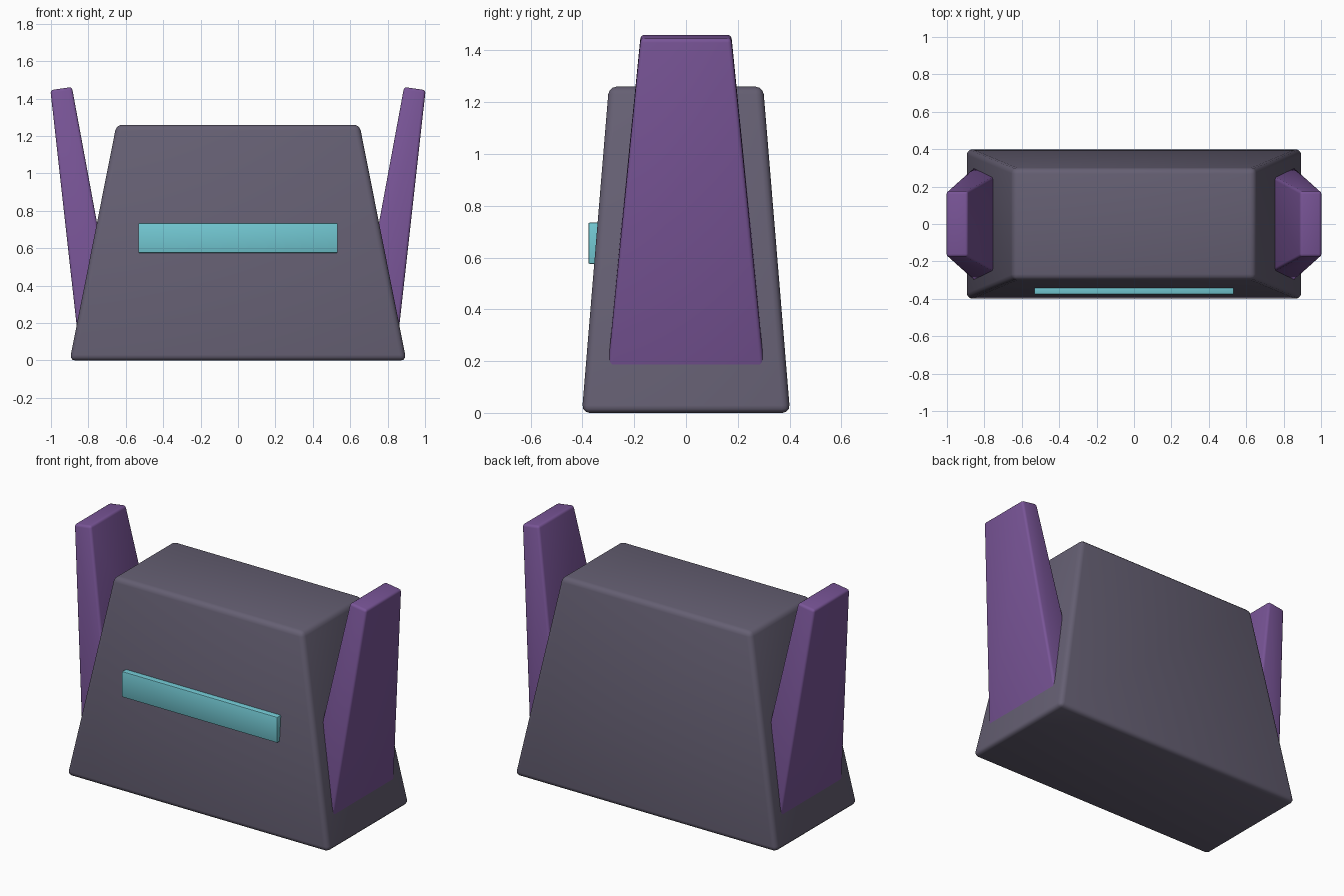
import bpy
import bmesh
from math import radians

cube = bpy.data.objects.get("Cube")
if cube:
    bpy.data.objects.remove(cube, do_unlink=True)


def material(name, rgb):
    mat = bpy.data.materials.new(name)
    mat.use_nodes = True
    color = (*rgb, 1)
    mat.diffuse_color = color
    mat.node_tree.nodes["Principled BSDF"].inputs["Base Color"].default_value = color
    return mat


slate = material("slate grey", (0.13, 0.115, 0.17))
purple = material("purple", (0.19, 0.09, 0.31))
teal = material("light teal", (0.17, 0.58, 0.65))


def tapered_block(name, lower, upper, mat, bevel, segments=3):
    """Block between two rings of four corners, with rounded edges."""
    bm = bmesh.new()
    low = [bm.verts.new(p) for p in lower]
    top = [bm.verts.new(p) for p in upper]
    bm.faces.new(low)
    bm.faces.new(top)
    for i in range(4):
        j = (i + 1) % 4
        bm.faces.new((low[i], low[j], top[j], top[i]))
    bmesh.ops.recalc_face_normals(bm, faces=bm.faces)
    mesh = bpy.data.meshes.new(name)
    bm.to_mesh(mesh)
    bm.free()
    mesh.materials.append(mat)
    obj = bpy.data.objects.new(name, mesh)
    bpy.context.collection.objects.link(obj)
    mod = obj.modifiers.new("rounded edges", "BEVEL")
    mod.width = bevel
    mod.segments = segments
    mod.limit_method = "NONE"
    bpy.ops.object.select_all(action="DESELECT")
    obj.select_set(True)
    bpy.context.view_layer.objects.active = obj
    bpy.ops.object.modifier_apply(modifier=mod.name)
    bpy.ops.object.shade_smooth_by_angle(angle=radians(40))
    return obj


def ring(x0, z0, x1, z1, y0, y1):
    """Four corners, with a height for each x side."""
    return [(x0, y0, z0), (x1, y0, z1), (x1, y1, z1), (x0, y1, z0)]


# Main body, narrowing towards the top
tapered_block("body", ring(-0.9, 0, 0.9, 0, -0.402, 0.402),
              ring(-0.65, 1.26, 0.65, 1.26, -0.298, 0.298), slate, 0.03)

# Leaning side fins, sunk into the body
for side, s in (("left", 1), ("right", -1)):
    tapered_block(side + "_fin",
                  ring(s * 0.64, 0.12, s * 0.852, 0.09, -0.31, 0.31),
                  ring(s * 0.888, 1.462, s * 1.003, 1.445, -0.175, 0.175),
                  purple, 0.015)

# Front light bar
tapered_block("front_bar", ring(-0.533, 0.575, 0.533, 0.575, -0.377, -0.32),
              ring(-0.533, 0.735, 0.533, 0.735, -0.377, -0.32), teal, 0.006, 2)
